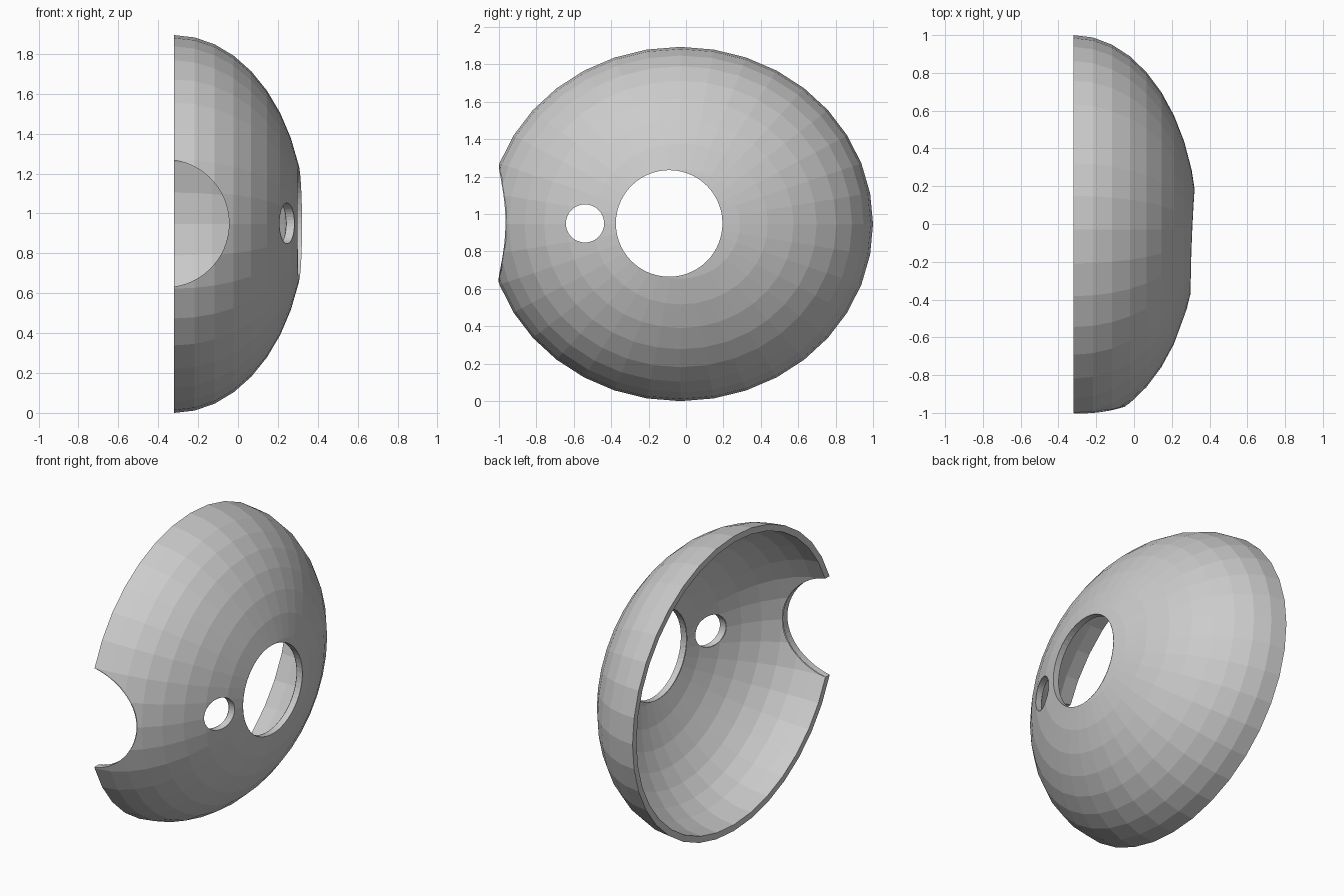
import bpy
import bmesh
from math import acos, cos, pi, sin, sqrt
from mathutils import Matrix, Vector

cube = bpy.data.objects.get("Cube")
if cube:
    bpy.data.objects.remove(cube, do_unlink=True)

CENTRE = Vector((-0.32, -0.03, 0.947))
OUTER = Vector((0.657, 1.03, 0.947))
WALL = 0.04
INNER = OUTER - Vector((WALL, WALL, WALL))
X, Y, Z = 0, 1, 2


def half_ellipsoid(bm, radii):
    """Add an open half ellipsoid bulging to +x and return its rim edges."""
    matrix = (Matrix.Translation(CENTRE) @ Matrix.Diagonal((*radii, 1))
              @ Matrix.Rotation(pi / 2, 4, "Y"))
    verts = bmesh.ops.create_uvsphere(bm, u_segments=36, v_segments=20,
                                      radius=1, matrix=matrix)["verts"]
    spare = [v for v in verts if v.co.x < CENTRE.x - 0.001]
    kept = [v for v in verts if v.co.x >= CENTRE.x - 0.001]
    bmesh.ops.delete(bm, geom=spare, context="VERTS")
    return list({e for v in kept for e in v.link_edges if e.is_boundary})


def join_rims(bm, outer_rim, inner_rim):
    """Join two rims with one flat face for each outer edge."""
    inner_verts = {v for e in inner_rim for v in e.verts}

    def partner(vert):
        return min(inner_verts, key=lambda v: (v.co - vert.co).length)

    for edge in outer_rim:
        a, b = edge.verts
        bm.faces.new((a, b, partner(b), partner(a)))


def on_skin(point, radii, axis, side):
    """Slide a point along an axis until it meets an ellipsoid."""
    offset = point - CENTRE
    rest = sum((offset[i] / radii[i]) ** 2 for i in (X, Y, Z) if i != axis)
    result = point.copy()
    result[axis] = CENTRE[axis] + side * radii[axis] * sqrt(1 - rest)
    return result


def cut_hole(bm, centre, radius, axis, side, start, end, steps):
    """Cut a round hole along an axis and line it with a wall."""
    centre = Vector(centre)
    across = Vector((0, 1, 0)) if axis == X else Vector((1, 0, 0))
    up = Vector((0, 0, 1))
    step = (end - start) / steps
    angles = [start + step * i for i in range(steps + 1)]

    def spoke(angle):
        return across * cos(angle) + up * sin(angle)

    # Split the faces on the near side along every side of the hole
    region = [f for f in bm.faces
              if (f.calc_center_median()[axis] - CENTRE[axis]) * side > 0.25]
    for angle in angles[:-1]:
        normal = spoke(angle + step / 2)
        plane = centre + normal * radius * cos(step / 2)
        edges = list({e for f in region for e in f.edges})
        verts = list({v for f in region for v in f.verts})
        cut = bmesh.ops.bisect_plane(bm, geom=verts + edges + region,
                                     dist=0.00001, plane_co=plane,
                                     plane_no=normal)
        region = [f for f in cut["geom"] if isinstance(f, bmesh.types.BMFace)
                  and (f.calc_center_median() - plane).dot(normal) < 0]
    bmesh.ops.delete(bm, geom=region, context="FACES")

    # Line the cut between the outer and inner skins
    points = [centre + spoke(a) * radius for a in angles]
    pairs = [[bm.verts.new(on_skin(p, radii, axis, side))
              for radii in (OUTER, INNER)] for p in points]
    for i in range(steps):
        (a, b), (c, d) = pairs[i], pairs[i + 1]
        face = bm.faces.new((a, b, d, c))
        face.normal_update()
        if face.normal.dot(spoke(angles[i] + step / 2)) > 0:
            face.normal_flip()


# Hollow half shell: outer and inner skins joined by a flat rim
bm = bmesh.new()
outer_rim = half_ellipsoid(bm, OUTER)
inner_rim = half_ellipsoid(bm, INNER)
join_rims(bm, outer_rim, inner_rim)
bmesh.ops.recalc_face_normals(bm, faces=bm.faces[:])

# Large and small round holes in the side
cut_hole(bm, (0, -0.09, 0.95), 0.285, X, 1, 0, 2 * pi, 56)
cut_hole(bm, (0, -0.54, 0.95), 0.102, X, 1, 0, 2 * pi, 40)

# Round notch in the front edge, running out at the rim
notch_x, notch_radius = -0.365, 0.32
reach = acos((CENTRE.x - notch_x) / notch_radius)
cut_hole(bm, (notch_x, 0, 0.95), notch_radius, Y, -1, -reach, reach, 28)

mesh = bpy.data.meshes.new("half_shell")
bm.to_mesh(mesh)
bm.free()
shell = bpy.data.objects.new("half_shell", mesh)
bpy.context.collection.objects.link(shell)

# One colour throughout
grey = bpy.data.materials.new("light_grey")
grey.use_nodes = True
colour = (0.6, 0.6, 0.6, 1)
grey.diffuse_color = colour
grey.node_tree.nodes["Principled BSDF"].inputs["Base Color"].default_value = colour
mesh.materials.append(grey)
